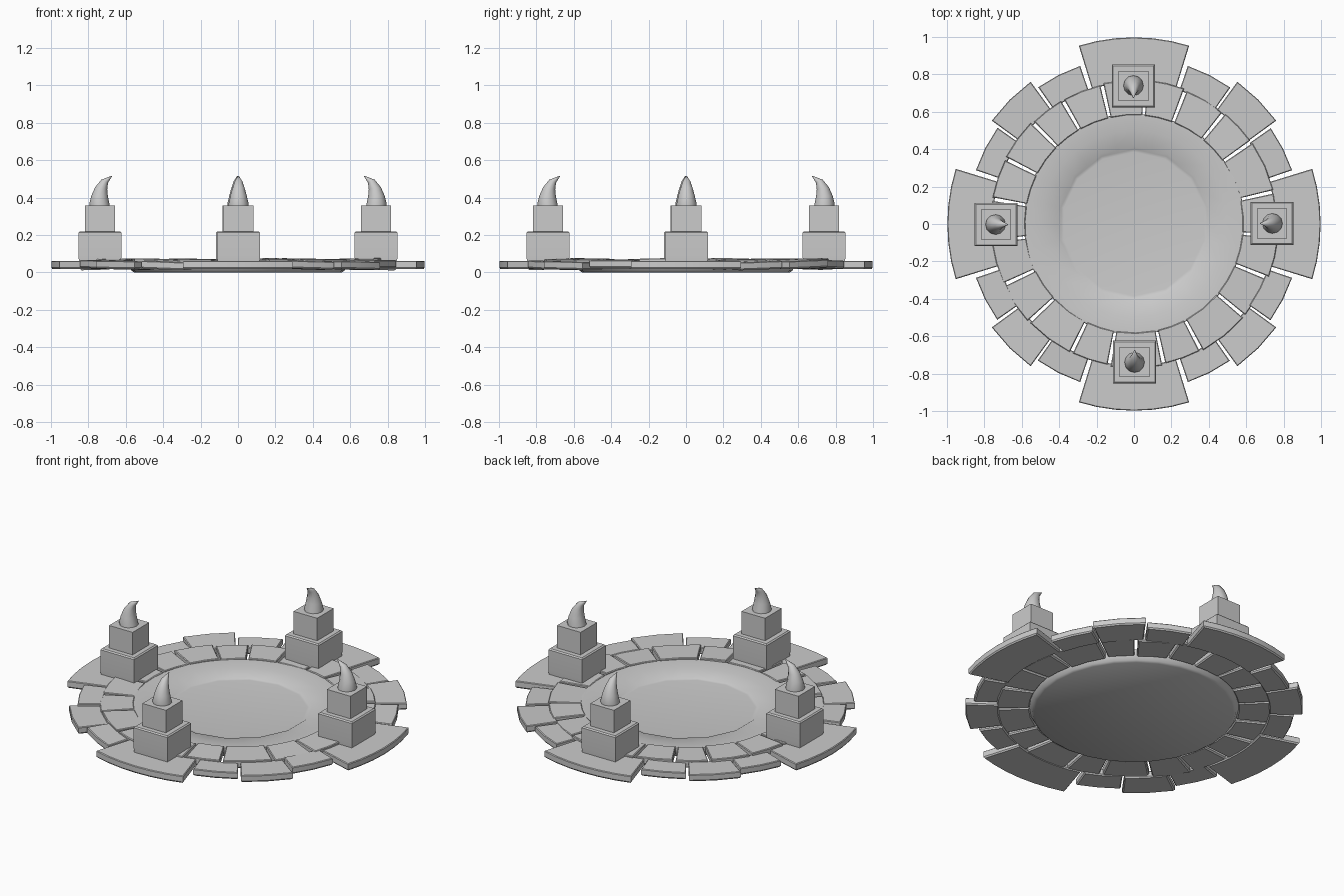
import bpy, bmesh, random
from math import sin, cos, pi, radians
from mathutils import Matrix, Vector

if "Cube" in bpy.data.objects:
    bpy.data.objects.remove(bpy.data.objects["Cube"])

random.seed(4)


def finish(bm, name, angle=35):
    bmesh.ops.recalc_face_normals(bm, faces=bm.faces[:])
    me = bpy.data.meshes.new(name)
    bm.to_mesh(me)
    bm.free()
    ob = bpy.data.objects.new(name, me)
    bpy.context.collection.objects.link(ob)
    bpy.ops.object.select_all(action='DESELECT')
    ob.select_set(True)
    bpy.context.view_layer.objects.active = ob
    bpy.ops.object.shade_smooth_by_angle(angle=radians(angle))
    return ob


def loft(bm, rings):
    """Bridge closed rings of equal size and cap both ends."""
    loops = [[bm.verts.new(p) for p in ring] for ring in rings]
    n = len(loops[0])
    for a, b in zip(loops, loops[1:]):
        for i in range(n):
            j = (i + 1) % n
            bm.faces.new((a[i], a[j], b[j], b[i]))
    bm.faces.new(loops[0][::-1])
    bm.faces.new(loops[-1])


def stone(name, a0, a1, r0, r1, z0, z1, segs, tilt=0.0, roll=0.0):
    """Arc-shaped paving slab; tilt lifts the outer edge, roll lifts one side."""
    bm = bmesh.new()
    angs = [radians(a0 + (a1 - a0) * i / segs) for i in range(segs + 1)]
    mid, rm = radians((a0 + a1) / 2), (r0 + r1) / 2

    def ring(z, inset):
        da = inset / rm
        pts = []
        for r, seq in ((r1 - inset, angs), (r0 + inset, angs[::-1])):
            for a in seq:
                if a == angs[0]:
                    a += da
                elif a == angs[-1]:
                    a -= da
                dz = (r - rm) * tilt + (a - mid) * rm * roll
                pts.append(Vector((r * cos(a), r * sin(a), z + dz)))
        return pts

    loft(bm, [ring(z0, 0.006), ring(z0 + 0.008, 0), ring(z1 - 0.004, 0), ring(z1, 0.004)])
    finish(bm, name, 30)


# Dish: smooth sloping rim with a 14-sided sunken floor
bm = bmesh.new()
N = 28
profile = [(0.555, 0.0, 0), (0.568, 0.008, 0), (0.592, 0.05, 0), (0.59, 0.064, 0), (0.575, 0.065, 0),
           (0.50, 0.052, 0), (0.415, 0.044, 1), (0.40, 0.034, 1), (0.385, 0.032, 1)]
rings = []
for r, z, poly in profile:
    ring = []
    for i in range(N):
        a = pi / 2 + 2 * pi * i / N
        rr = r * cos(pi / 14) if poly and i % 2 else r
        ring.append(Vector((rr * cos(a), rr * sin(a), z)))
    rings.append(ring)
loft(bm, rings)
finish(bm, "dish", 40)

# Inner ring of slabs, split at uneven joints
joints = [-5, 13, 35, 51, 69, 85, 103, 120, 135, 153, 170,
          187, 205, 223, 244, 260, 282, 298, 320, 338, 355]
for i, (a, b) in enumerate(zip(joints, joints[1:])):
    dz = random.uniform(-0.004, 0.004)
    stone(f"inner_slab_{i + 1}", a + 0.7, b - 0.7, 0.582, 0.768 + random.uniform(-0.006, 0.006),
          0.024 + dz, 0.07 + dz, 2, random.uniform(-0.04, 0.04), random.uniform(-0.03, 0.03))

# Outer ring: one wide slab per side and three small ones in each quarter
for q in range(4):
    base = 90 * q
    stone(f"wide_slab_{q + 1}", base - 17.2, base + 17.2, 0.757, 0.998, 0.018, 0.062, 6)
    for k, (a, b, r) in enumerate(((18.8, 35, 0.893), (36, 54, 0.94), (54.8, 71.2, 0.893))):
        dz = random.uniform(-0.004, 0.005)
        stone(f"outer_slab_{q + 1}_{k + 1}", base + a, base + b, 0.755, r,
              0.02 + dz, 0.062 + dz, 2, random.uniform(-0.03, 0.03), random.uniform(-0.04, 0.04))


def square(h, z):
    return [Vector((x * h, y * h, z)) for x, y in ((1, 1), (-1, 1), (-1, -1), (1, -1))]


# Four candles: square holder, square candle, flame curling towards the centre
for q in range(4):
    turn = Matrix.Rotation(q * pi / 2, 4, 'Z')
    place = turn @ Matrix.Translation((0.738, 0.003, 0))

    bm = bmesh.new()
    loft(bm, [square(0.112, 0.055), square(0.115, 0.09), square(0.115, 0.213), square(0.108, 0.22)])
    bm.transform(place)
    finish(bm, f"candle_holder_{q + 1}")

    bm = bmesh.new()
    loft(bm, [square(0.08, 0.20), square(0.08, 0.358)])
    bm.transform(place)
    finish(bm, f"candle_{q + 1}")

    bm = bmesh.new()
    rings = []
    for x, z, r in ((0, 0.345, 0.054), (0.003, 0.37, 0.053), (0.002, 0.41, 0.044),
                    (-0.006, 0.45, 0.033), (-0.025, 0.488, 0.02), (-0.064, 0.516, 0.002)):
        lean = 0.6 * max(0, (z - 0.43) / 0.09)
        rings.append([Vector((x + r * cos(t) * cos(lean), r * sin(t), z + r * cos(t) * sin(lean)))
                      for t in (2 * pi * i / 12 for i in range(12))])
    loft(bm, rings)
    bm.transform(place)
    finish(bm, f"flame_{q + 1}", 60)
